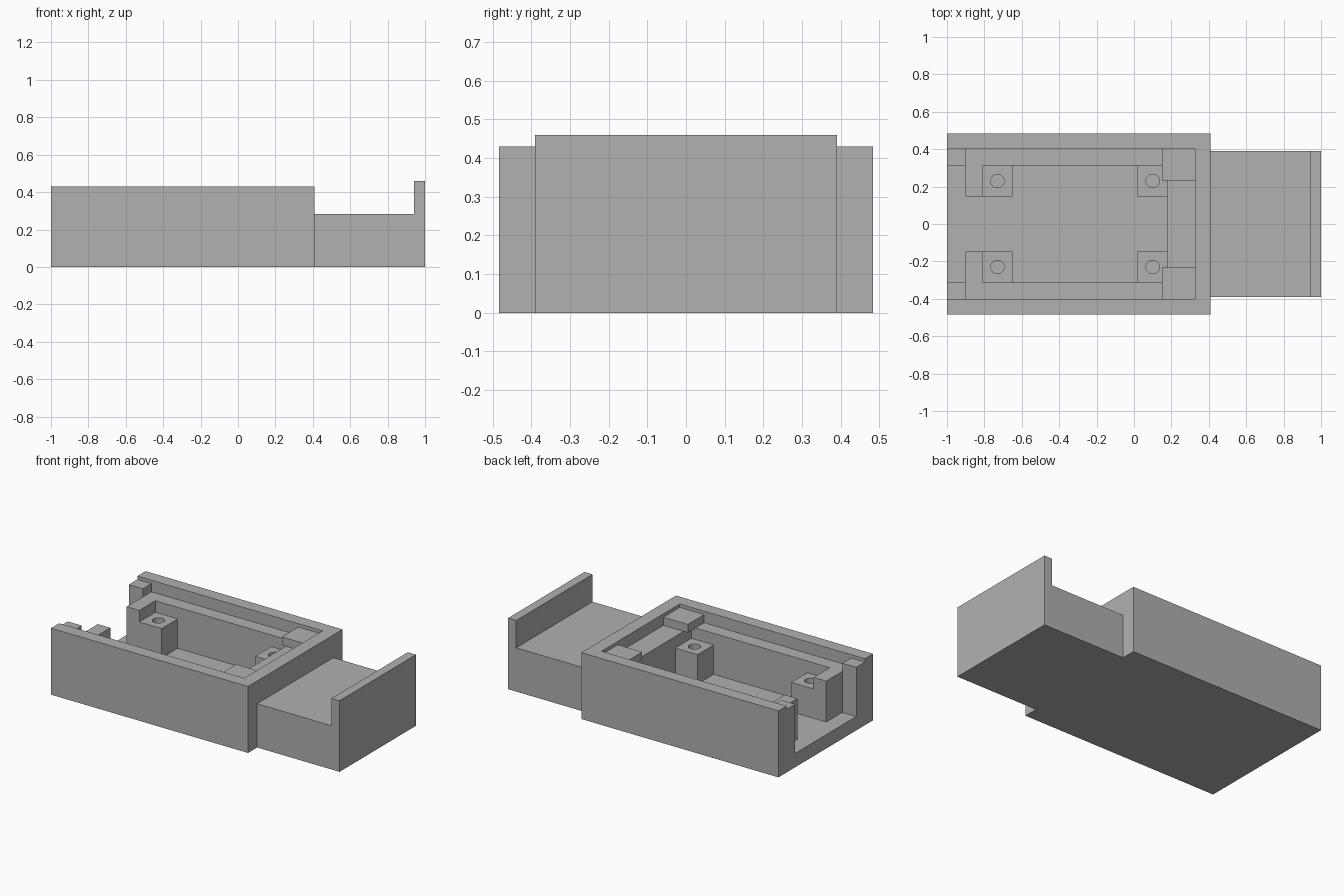
import bpy
import bmesh
from mathutils import Vector

cube = bpy.data.objects.get("Cube")
if cube:
    bpy.data.objects.remove(cube, do_unlink=True)

grey = bpy.data.materials.new("plain grey")
grey.use_nodes = True
grey.diffuse_color = (0.44, 0.44, 0.44, 1)
grey.node_tree.nodes["Principled BSDF"].inputs["Base Color"].default_value = grey.diffuse_color

FLOOR, LEDGE, TAB_TOP, POST_TOP, RIM = 0.09, 0.355, 0.408, 0.28, 0.43
WELL_Y, RECESS_Y = 0.312, 0.4


def finish(name, bm):
    bmesh.ops.recalc_face_normals(bm, faces=bm.faces)
    mesh = bpy.data.meshes.new(name)
    bm.to_mesh(mesh)
    bm.free()
    mesh.materials.append(grey)
    obj = bpy.data.objects.new(name, mesh)
    bpy.context.collection.objects.link(obj)
    return obj


def box(name, xs, ys, zs):
    lo, hi = (Vector(c) for c in zip(xs, ys, zs))
    bm = bmesh.new()
    bmesh.ops.create_cube(bm, size=1)
    bmesh.ops.scale(bm, vec=hi - lo, verts=bm.verts)
    bmesh.ops.translate(bm, vec=(lo + hi) / 2, verts=bm.verts)
    return finish(name, bm)


def cylinder(name, x, y, radius, z0, z1):
    bm = bmesh.new()
    bmesh.ops.create_cone(bm, cap_ends=True, segments=32, radius1=radius,
                          radius2=radius, depth=z1 - z0)
    bmesh.ops.translate(bm, vec=(x, y, (z0 + z1) / 2), verts=bm.verts)
    return finish(name, bm)


def cut(target, cutter):
    mod = target.modifiers.new("cut", "BOOLEAN")
    mod.operation = "DIFFERENCE"
    mod.solver = "EXACT"
    mod.object = cutter
    cutter.hide_render = True
    bpy.context.view_layer.objects.active = target
    bpy.ops.object.modifier_apply(modifier=mod.name)
    bpy.data.objects.remove(cutter, do_unlink=True)


# Case with a stepped hollow, open at one end
case = box("case", (-1, 0.41), (-0.483, 0.483), (0, RIM))
cut(case, box("recess_cutter", (-1.2, 0.325), (-RECESS_Y, RECESS_Y), (LEDGE, 1)))
cut(case, box("well_cutter", (-1.2, 0.18), (-WELL_Y, WELL_Y), (FLOOR, 1)))

# Fittings repeated on both sides of the hollow
for side, s in (("left", 1), ("right", -1)):
    def span(a, b):
        return tuple(sorted((a * s, b * s)))

    box(f"end_tab_{side}", (-1, -0.9), span(WELL_Y, RECESS_Y), (LEDGE, TAB_TOP))
    box(f"end_stop_{side}", (-0.9, -0.81), span(0.148, WELL_Y), (FLOOR, LEDGE))
    box(f"corner_tab_{side}", (0.15, 0.325), span(0.233, RECESS_Y), (LEDGE, TAB_TOP))
    # Screw posts with round holes
    for end, x in (("outer", -0.73), ("inner", 0.1)):
        post = box(f"screw_post_{end}_{side}", (x - 0.08, x + 0.08),
                   span(0.148, WELL_Y), (FLOOR, POST_TOP))
        cut(post, cylinder("hole_cutter", x, 0.23 * s, 0.036, FLOOR + 0.01, 0.5))

# Side tray: an L-shaped profile drawn along its width
bm = bmesh.new()
profile = [(0.41, 0), (1, 0), (1, 0.46), (0.942, 0.46), (0.942, 0.283), (0.41, 0.283)]
face = bm.faces.new([bm.verts.new((x, -0.39, z)) for x, z in profile])
new = bmesh.ops.extrude_face_region(bm, geom=[face])["geom"]
bmesh.ops.translate(bm, vec=(0, 0.78, 0),
                    verts=[v for v in new if isinstance(v, bmesh.types.BMVert)])
finish("side_tray", bm)
